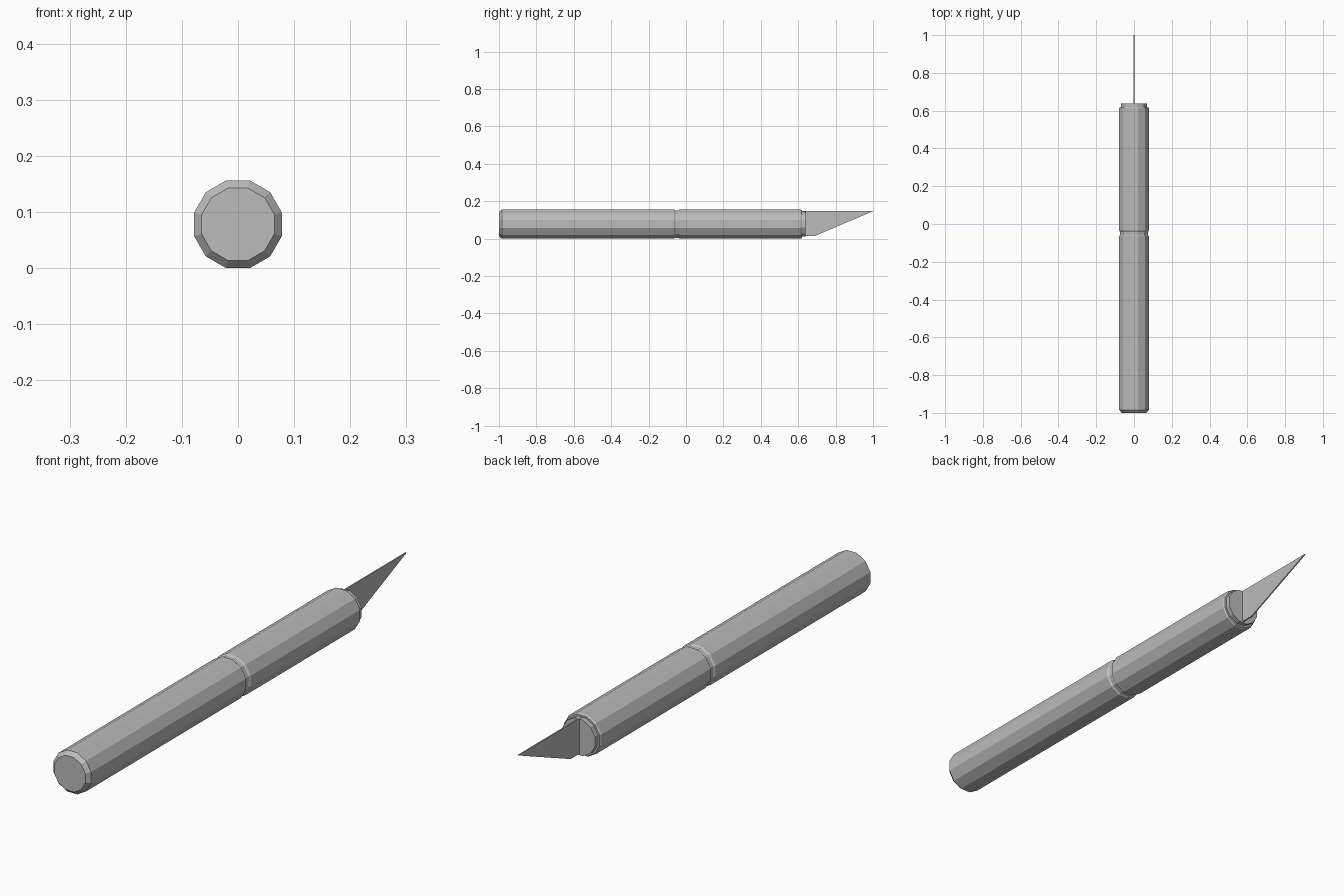
import bpy, bmesh, math

cube = bpy.data.objects.get("Cube")
if cube:
    bpy.data.objects.remove(cube, do_unlink=True)

SIDES = 12
AXIS_Z = 0.078

steel = bpy.data.materials.new("grey metal")
steel.use_nodes = True
grey = (0.5, 0.5, 0.5, 1)
steel.diffuse_color = grey
steel.node_tree.nodes["Principled BSDF"].inputs["Base Color"].default_value = grey


def finish(name, bm):
    bmesh.ops.recalc_face_normals(bm, faces=bm.faces)
    mesh = bpy.data.meshes.new(name)
    bm.to_mesh(mesh)
    bm.free()
    mesh.materials.append(steel)
    obj = bpy.data.objects.new(name, mesh)
    bpy.context.collection.objects.link(obj)
    return obj


def lathe(name, profile):
    """Faceted solid around the y axis from (y, radius) pairs."""
    bm = bmesh.new()
    rings = []
    for y, r in profile:
        angles = [math.tau * (i + 0.5) / SIDES for i in range(SIDES)]
        rings.append([bm.verts.new((r * math.cos(a), y, AXIS_Z + r * math.sin(a)))
                      for a in angles])
    for a, b in zip(rings, rings[1:]):
        for i in range(SIDES):
            j = (i + 1) % SIDES
            bm.faces.new((a[i], a[j], b[j], b[i]))
    bm.faces.new(rings[0])
    bm.faces.new(rings[-1])
    return finish(name, bm)


# Handle with chamfered butt, shallow grip groove and stepped collar
R = 0.081
lathe("handle", [(-1, 0.067), (-0.985, R), (-0.064, R), (-0.057, 0.076),
                 (-0.042, 0.076), (-0.035, R), (0.613, R), (0.62, 0.077),
                 (0.62, 0.07), (0.638, 0.07)])

# Thin pointed blade, its root set into the collar
bm = bmesh.new()
outline = [(0.6, 0.015), (0.69, 0.015), (1, 0.147), (0.6, 0.147)]
half = 0.0025
face = bm.faces.new([bm.verts.new((-half, y, z)) for y, z in outline])
side = bmesh.ops.extrude_face_region(bm, geom=[face])
moved = [v for v in side["geom"] if isinstance(v, bmesh.types.BMVert)]
bmesh.ops.translate(bm, verts=moved, vec=(2 * half, 0, 0))
finish("blade", bm)
